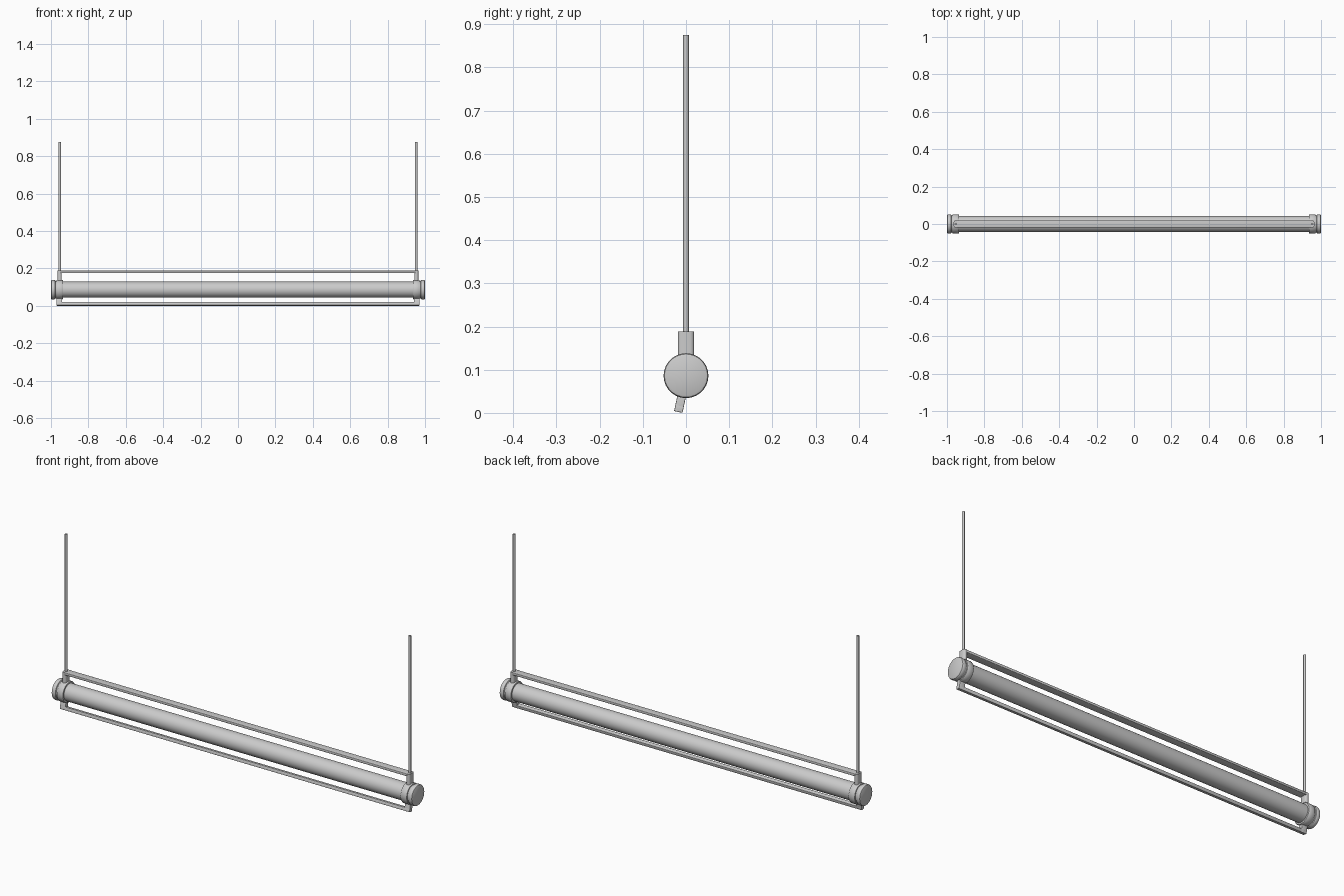
import bpy, bmesh, math
from mathutils import Matrix, Vector

if "Cube" in bpy.data.objects:
    bpy.data.objects.remove(bpy.data.objects["Cube"])

ZC = 0.0862   # height of the lamp axis
TILT = Matrix.Translation((0, 0, ZC)) @ Matrix.Rotation(math.radians(-12), 4, 'X')


def finish(name, bm, smooth=True):
    bmesh.ops.recalc_face_normals(bm, faces=bm.faces)
    me = bpy.data.meshes.new(name)
    bm.to_mesh(me)
    bm.free()
    ob = bpy.data.objects.new(name, me)
    bpy.context.collection.objects.link(ob)
    if smooth:
        bpy.ops.object.select_all(action='DESELECT')
        ob.select_set(True)
        bpy.context.view_layer.objects.active = ob
        bpy.ops.object.shade_smooth_by_angle(angle=math.radians(35))
    return ob


def lathe(name, profile, segs=28):
    """Revolve (x, radius) points around the lamp axis."""
    bm = bmesh.new()
    vs = [bm.verts.new((x, 0, ZC + r)) for x, r in profile]
    es = [bm.edges.new(p) for p in zip(vs, vs[1:])]
    bmesh.ops.spin(bm, geom=vs + es, cent=(0, 0, ZC), axis=(1, 0, 0),
                   angle=2 * math.pi, steps=segs, use_duplicate=False)
    bmesh.ops.remove_doubles(bm, verts=bm.verts, dist=1e-5)
    return finish(name, bm)


def box(name, lo, hi, bevel=0.0, mat=Matrix(), vertical_only=False):
    lo, hi = Vector(lo), Vector(hi)
    bm = bmesh.new()
    bmesh.ops.create_cube(bm, size=1)
    for v in bm.verts:
        v.co = [(a + b) / 2 + c * (b - a) for a, b, c in zip(lo, hi, v.co)]
    if bevel:
        edges = [e for e in bm.edges if not vertical_only
                 or abs(e.verts[0].co.z - e.verts[1].co.z) > 1e-4]
        bmesh.ops.bevel(bm, geom=edges, offset=bevel, segments=3,
                        profile=0.5, affect='EDGES')
    bm.transform(mat)
    return finish(name, bm)


# glowing tube
lathe("light_tube", [(-0.975, 0), (-0.975, 0.043), (0.975, 0.043), (0.975, 0)])

# bars running along the tube
box("top_bar", (-0.95, -0.019, 0.175), (0.95, 0.019, 0.188), 0.003)
box("lower_bar", (-0.97, -0.010, -0.0859), (0.97, 0.010, -0.070), 0.0015, TILT)

for s, side in ((-1, "left"), (1, "right")):
    # end cap with rounded rim, groove and collar
    cap = [(1.0, 0), (1.0, 0.046), (0.998, 0.050), (0.994, 0.052),
           (0.982, 0.052), (0.978, 0.050), (0.976, 0.046),
           (0.971, 0.046), (0.970, 0.050), (0.967, 0.052),
           (0.939, 0.052), (0.936, 0.050), (0.935, 0.043)]
    lathe("end_cap_" + side, [(s * x, r) for x, r in cap])

    # hanger bracket between collar and top bar
    xs = sorted((s * 0.943, s * 0.964))
    box("hanger_bracket_" + side, (xs[0], -0.019, 0.125), (xs[1], 0.019, 0.188),
        0.009, vertical_only=True)

    # tilted strut carrying the lower bar
    xs = sorted((s * 0.940, s * 0.970))
    box("lower_strut_" + side, (xs[0], -0.010, -0.0859), (xs[1], 0.010, -0.045),
        0.0015, TILT)

    # suspension rod
    bm = bmesh.new()
    bmesh.ops.create_cone(bm, cap_ends=True, segments=14, radius1=0.0064,
                          radius2=0.0064, depth=0.695,
                          matrix=Matrix.Translation((s * 0.953, 0, 0.5275)))
    finish("suspension_rod_" + side, bm)
